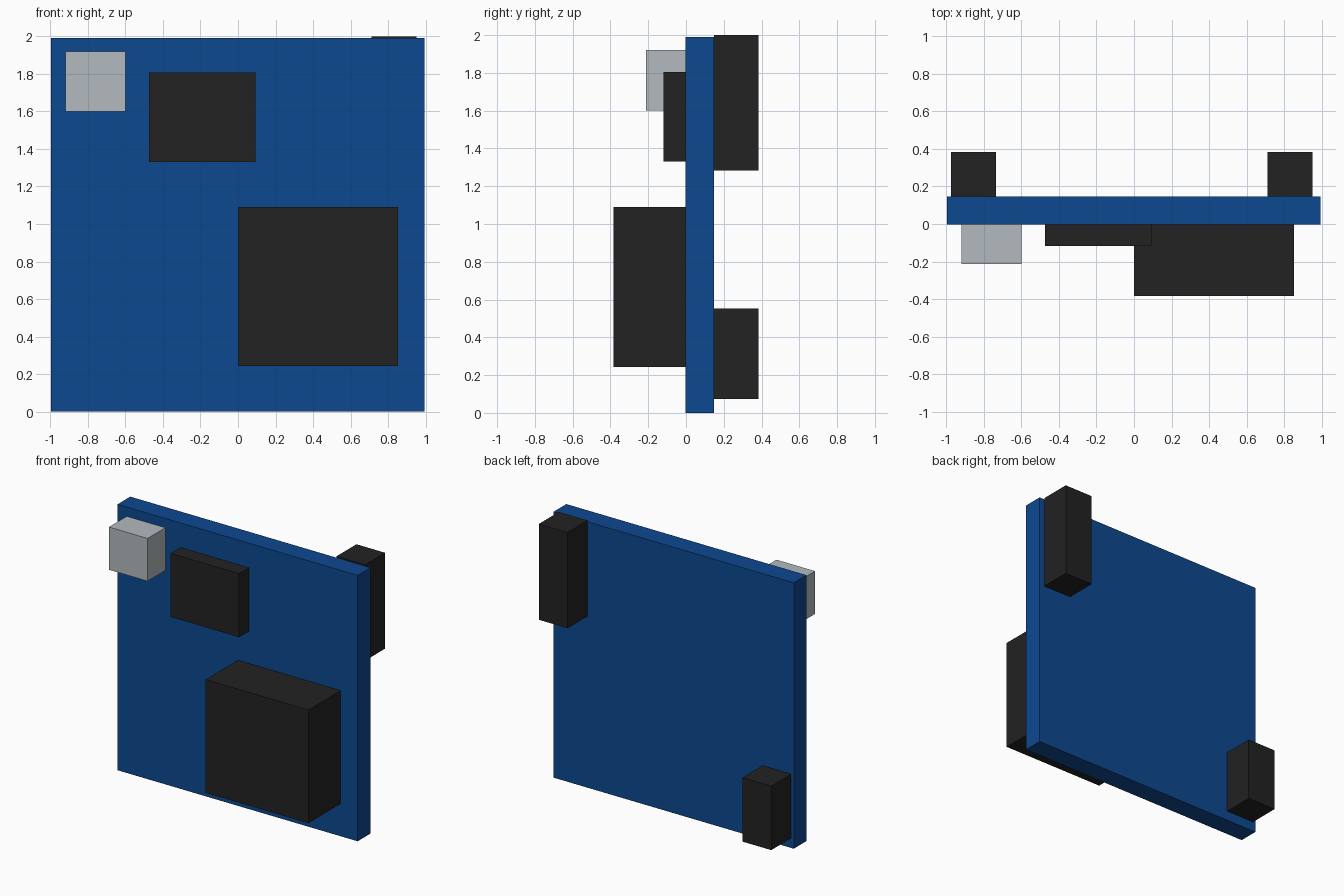
import bpy

cube = bpy.data.objects.get("Cube")
if cube:
    bpy.data.objects.remove(cube, do_unlink=True)


def make_material(name, colour):
    mat = bpy.data.materials.new(name)
    mat.use_nodes = True
    rgba = (*colour, 1.0)
    mat.diffuse_color = rgba
    mat.node_tree.nodes["Principled BSDF"].inputs["Base Color"].default_value = rgba
    return mat


def box(name, xs, ys, zs, mat):
    """Box spanning the given ranges on each axis."""
    spans = (xs, ys, zs)
    bpy.ops.mesh.primitive_cube_add(size=1, location=[(a + b) / 2 for a, b in spans])
    obj = bpy.context.object
    obj.name = name
    obj.scale = [b - a for a, b in spans]
    bpy.ops.object.transform_apply(location=False, rotation=False, scale=True)
    obj.data.materials.append(mat)
    return obj


blue = make_material("board blue", (0.004, 0.065, 0.279))
black = make_material("plastic black", (0.016, 0.016, 0.016))
silver = make_material("metal silver", (0.445, 0.491, 0.509))

FRONT, BACK = -0.003, 0.147   # board faces
DEPTH = 0.383                 # reach of the deepest parts

# Upright board
box("board", (-0.995, 0.993), (FRONT, BACK), (0, 1.99), blue)

# Parts mounted on the front
box("large_block", (0, 0.852), (-DEPTH, FRONT), (0.243, 1.09), black)
box("chip", (-0.475, 0.092), (-0.118, FRONT), (1.33, 1.806), black)
box("metal_button", (-0.92, -0.6), (-0.212, FRONT), (1.6, 1.92), silver)

# Header strips on the back
box("long_header", (0.712, 0.95), (BACK, DEPTH), (1.283, 2), black)
box("short_header", (-0.974, -0.736), (BACK, DEPTH), (0.074, 0.553), black)
